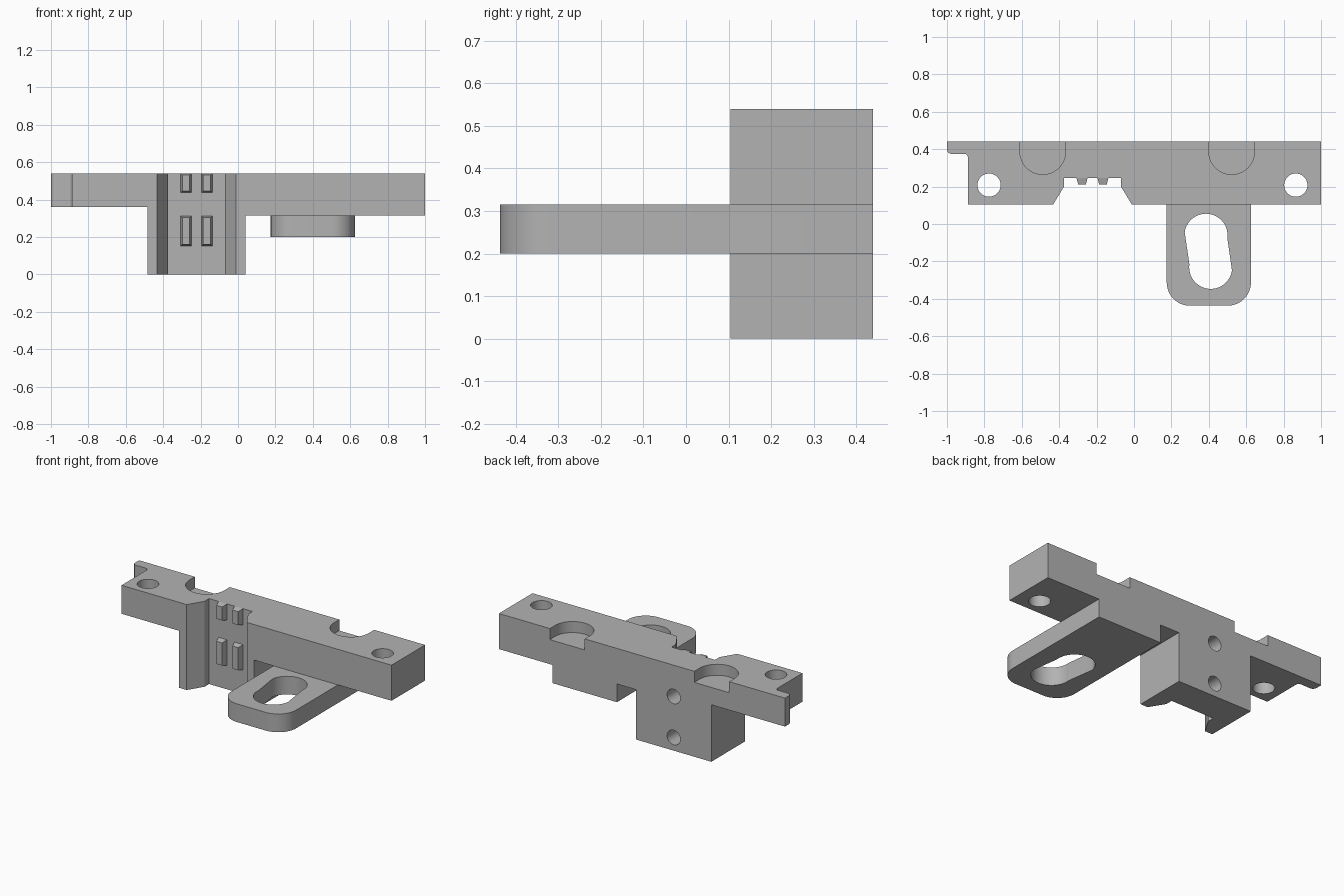
import bpy, bmesh, math
from math import cos, sin, radians

if "Cube" in bpy.data.objects:
    bpy.data.objects.remove(bpy.data.objects["Cube"])

grey = bpy.data.materials.new("plain grey")
grey.use_nodes = True
grey.diffuse_color = (0.45, 0.45, 0.45, 1)
grey.node_tree.nodes["Principled BSDF"].inputs["Base Color"].default_value = grey.diffuse_color

FRONT, BACK, TOP = 0.105, 0.44, 0.54
MID = -0.222          # centre line of the clamp block


def arc(cx, cy, r, start, end, n=24):
    steps = [radians(start + (end - start) * i / n) for i in range(n + 1)]
    return [(cx + r * cos(a), cy + r * sin(a)) for a in steps]


def circle(cx, cy, r):
    return arc(cx, cy, r, 0, 360, 48)[:-1]


def prism(name, outline, lo, hi, along="z", tip=1.0):
    """Extrude a closed outline along z or y."""
    place = (lambda a, b, h: (a, b, h)) if along == "z" else (lambda a, b, h: (a, h, b))
    bm = bmesh.new()
    rings = [[bm.verts.new(place(a, b, h)) for a, b in outline] for h in (lo, hi)]
    bm.faces.new(rings[0])
    bm.faces.new(rings[1])
    n = len(outline)
    for i in range(n):
        j = (i + 1) % n
        bm.faces.new((rings[0][i], rings[0][j], rings[1][j], rings[1][i]))
    bmesh.ops.recalc_face_normals(bm, faces=bm.faces)
    mesh = bpy.data.meshes.new(name)
    bm.to_mesh(mesh)
    bm.free()
    mesh.materials.append(grey)
    obj = bpy.data.objects.new(name, mesh)
    bpy.context.collection.objects.link(obj)
    return obj


def combine(target, other, operation):
    """Apply a boolean and throw the helper away."""
    mod = target.modifiers.new(operation, "BOOLEAN")
    mod.object, mod.operation, mod.solver = other, operation, "EXACT"
    bpy.context.view_layer.objects.active = target
    bpy.ops.object.modifier_apply(modifier=mod.name)
    bpy.data.objects.remove(other)


def smooth(obj):
    bpy.ops.object.select_all(action="DESELECT")
    obj.select_set(True)
    bpy.context.view_layer.objects.active = obj
    bpy.ops.object.shade_smooth_by_angle(angle=radians(30))


# Bar with the clamp block hanging below it, as a front profile
bracket = prism("bracket_body", [
    (-1, TOP), (-1, 0.36), (-0.485, 0.36), (-0.485, 0), (0.04, 0),
    (0.04, 0.315), (1, 0.315), (1, TOP)], FRONT, BACK, "y")

# Slotted tab running under the bar and out to the front
tab = prism("slotted_tab", [(0.625, BACK), (0.175, BACK)]
            + arc(0.3, -0.312, 0.125, 180, 270) + arc(0.5, -0.312, 0.125, 270, 360),
            0.2, 0.315)
slot = prism("slot_cutter", arc(0.385, -0.06, 0.115, -8, 172)
             + arc(0.41, -0.232, 0.115, 172, 352), 0.1, 0.5)
combine(tab, slot, "DIFFERENCE")
combine(bracket, tab, "UNION")

# Corner removed to leave the thin hook at the right end
hook = prism("hook_cutter", [(-1.1, 0), (-0.888, 0)]
             + arc(-0.908, 0.355, 0.02, 0, 90, 8)
             + arc(-0.975, 0.4, 0.025, 270, 180, 8) + [(-1.0, 0.43), (-1.1, 0.43)], 0.2, 0.7)
combine(bracket, hook, "DIFFERENCE")

# Flared groove down the front of the clamp block
groove = prism("groove_cutter", [
    (MID - 0.21, FRONT), (MID - 0.152, 0.2), (MID - 0.152, 0.245),
    (MID + 0.152, 0.245), (MID + 0.152, 0.2), (MID + 0.21, FRONT),
    (MID + 0.21, 0), (MID - 0.21, 0)], -0.1, 0.7)
combine(bracket, groove, "DIFFERENCE")

# Screw holes through the bar
for x in (-0.775, 0.865):
    combine(bracket, prism("screw_cutter", circle(x, 0.208, 0.062), 0.1, 0.7), "DIFFERENCE")

# Shallow pockets in the top, open to the back
for x in (-0.488, 0.522):
    pocket = prism("pocket_cutter", arc(x, 0.387, 0.122, 180, 360, 32)
                   + [(x + 0.122, 0.6), (x - 0.122, 0.6)], 0.47, 0.7)
    combine(bracket, pocket, "DIFFERENCE")

# Blind holes in the back of the clamp block
for z in (0.083, 0.342):
    combine(bracket, prism("back_hole_cutter", circle(MID, z, 0.046), 0.32, 0.6, "y"), "DIFFERENCE")

smooth(bracket)

# Tapered teeth on the groove floor
for side, x in (("right", MID - 0.056), ("left", MID + 0.056)):
    for level, low, high in (("lower", 0.152, 0.313), ("upper", 0.437, TOP)):
        tooth = prism(f"{level}_{side}_tooth", [
            (x - 0.029, low), (x + 0.029, low), (x + 0.029, high), (x - 0.029, high)],
            0.21, 0.245, "y")
        for v in tooth.data.vertices:
            if v.co.y < 0.22:
                v.co.x += 0.009 if v.co.x < x else -0.009
                v.co.z += 0.009 if v.co.z < (low + high) / 2 else -0.009
